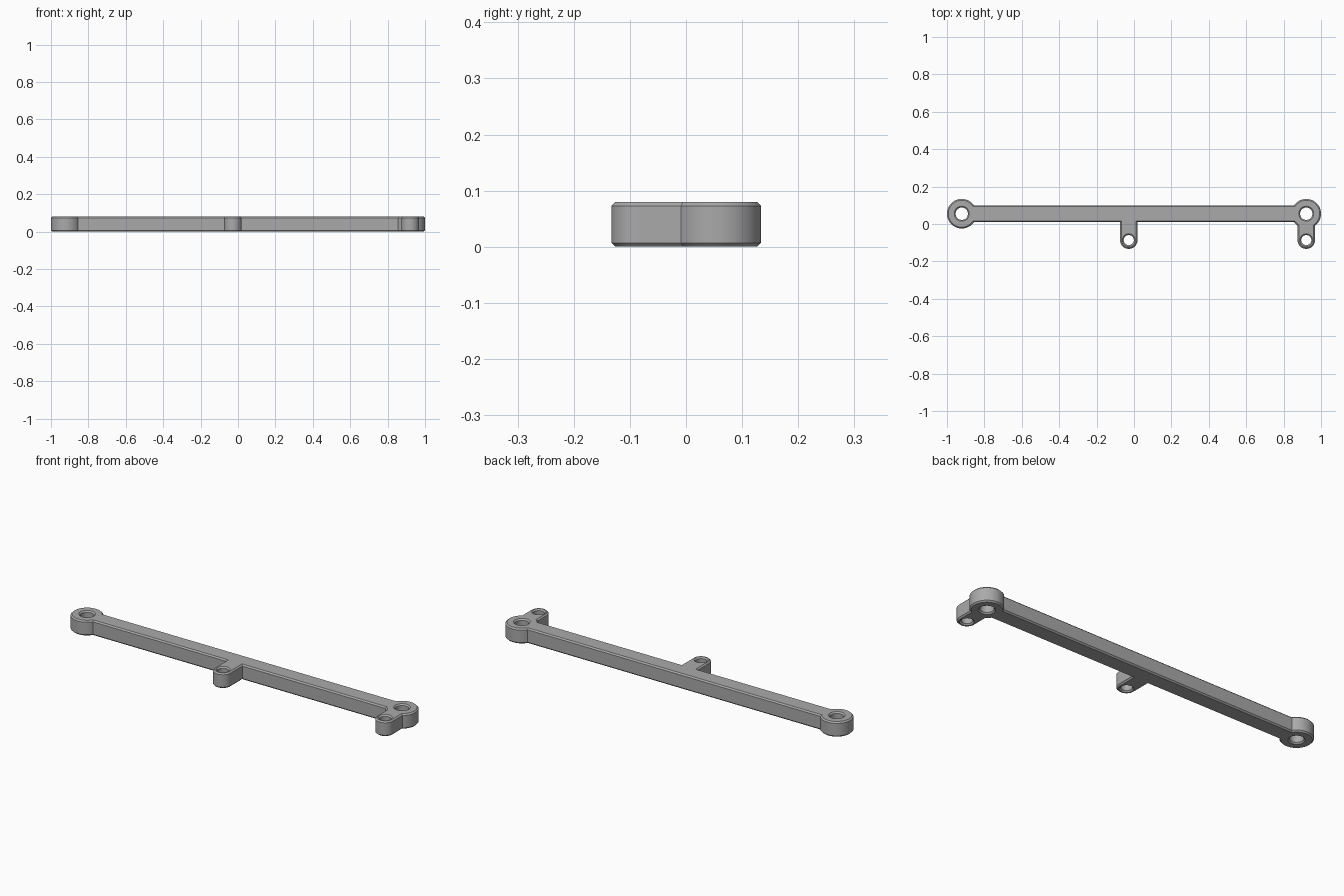
import bpy
from math import pi, sin, cos, asin

cube = bpy.data.objects.get("Cube")
if cube:
    bpy.data.objects.remove(cube, do_unlink=True)

HEIGHT, CHAMFER = 0.08, 0.007
EYE_X, EYE_Y, EYE_R, EYE_HOLE = 0.921, 0.055, 0.079, 0.033
BAR_HALF = 0.045
TAB_Y, TAB_R, TAB_HOLE = -0.086, 0.047, 0.027
MID_TAB_X, END_TAB_X = -0.028, EYE_X


def arc(cx, cy, r, start, end, steps):
    angles = [start + (end - start) * i / steps for i in range(steps + 1)]
    return [(cx + r * cos(a), cy + r * sin(a)) for a in angles]


def hole(cx, cy, r):
    return arc(cx, cy, r, 2 * pi, 0, 48)[:-1]


# Outline, counter-clockwise from the left eye
bar_a = asin(BAR_HALF / EYE_R)      # where the bar meets an eye
tab_a = asin(TAB_R / EYE_R)         # where the end tab meets its eye
bar_low = EYE_Y - BAR_HALF
outline = arc(-EYE_X, EYE_Y, EYE_R, bar_a, 2 * pi - bar_a, 56)
outline += [(MID_TAB_X - TAB_R, bar_low)]
outline += arc(MID_TAB_X, TAB_Y, TAB_R, pi, 2 * pi, 28)
outline += [(MID_TAB_X + TAB_R, bar_low)]
outline += arc(EYE_X, EYE_Y, EYE_R, pi + bar_a, 1.5 * pi - tab_a, 4)
outline += arc(END_TAB_X, TAB_Y, TAB_R, pi, 2 * pi, 28)
outline += arc(EYE_X, EYE_Y, EYE_R, 1.5 * pi + tab_a, 3 * pi - bar_a, 40)

loops = [outline,
         hole(-EYE_X, EYE_Y, EYE_HOLE), hole(EYE_X, EYE_Y, EYE_HOLE),
         hole(MID_TAB_X, TAB_Y, TAB_HOLE), hole(END_TAB_X, TAB_Y, TAB_HOLE)]

# Chamfered plate with bolt holes, as a filled and extruded curve
curve = bpy.data.curves.new("mounting_bracket", "CURVE")
curve.dimensions = "2D"
curve.fill_mode = "BOTH"
curve.extrude = HEIGHT / 2 - CHAMFER
curve.bevel_depth = CHAMFER
curve.bevel_resolution = 0
curve.offset = -CHAMFER
for points in loops:
    spline = curve.splines.new("POLY")
    spline.points.add(len(points) - 1)
    for p, (x, y) in zip(spline.points, points):
        p.co = (x, y, 0, 1)
    spline.use_cyclic_u = True

bracket = bpy.data.objects.new("mounting_bracket", curve)
bracket.location.z = HEIGHT / 2
bpy.context.collection.objects.link(bracket)

# Grey metal
grey = bpy.data.materials.new("grey_metal")
grey.use_nodes = True
colour = (0.4, 0.4, 0.4, 1)
grey.diffuse_color = colour
grey.node_tree.nodes["Principled BSDF"].inputs["Base Color"].default_value = colour
curve.materials.append(grey)

# Convert to mesh and smooth the round walls
bpy.ops.object.select_all(action="DESELECT")
bracket.select_set(True)
bpy.context.view_layer.objects.active = bracket
bpy.ops.object.convert(target="MESH")
bpy.ops.object.shade_smooth_by_angle(angle=pi / 6)
